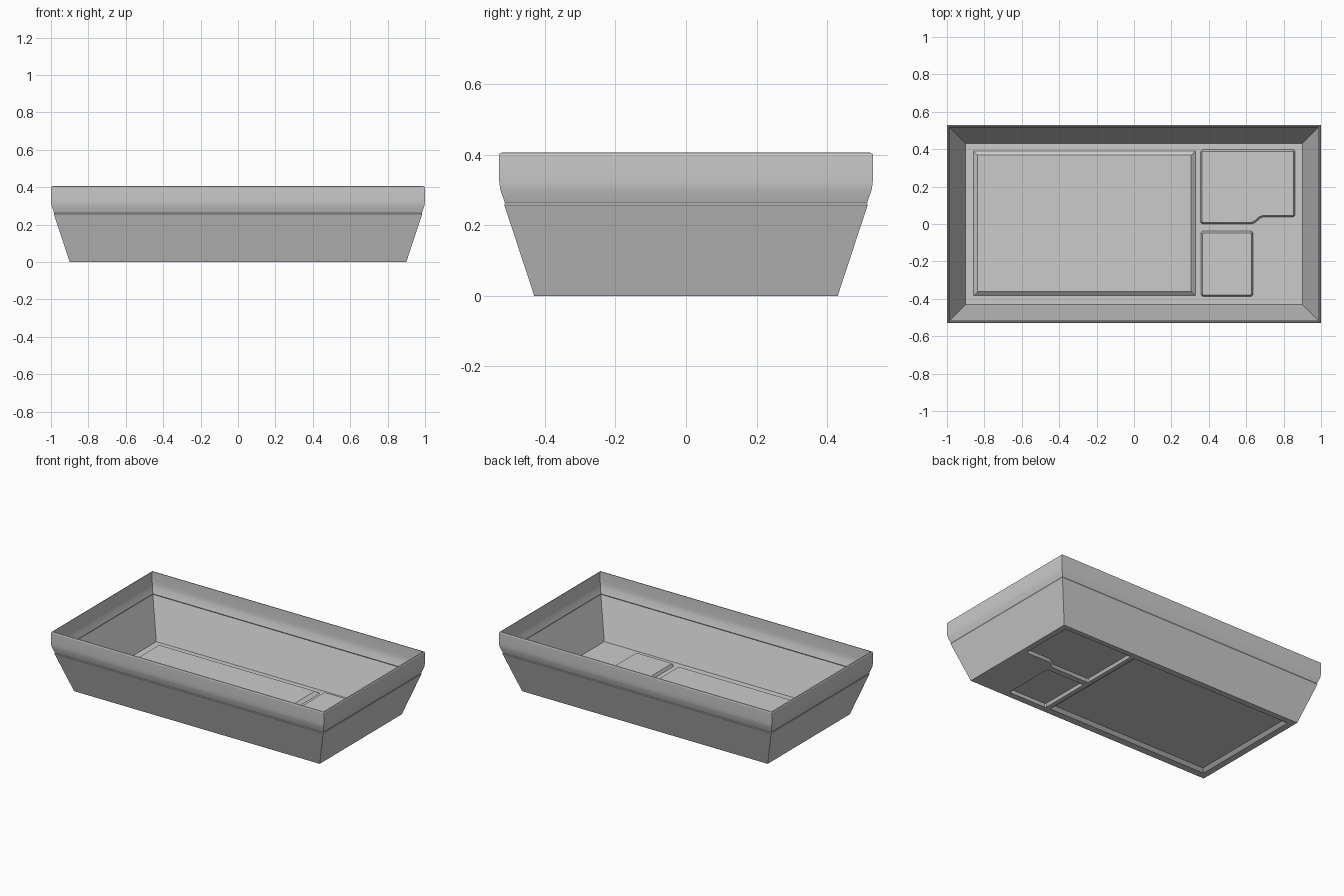
import bpy, bmesh
from mathutils import Vector

if "Cube" in bpy.data.objects:
    bpy.data.objects.remove(bpy.data.objects["Cube"])

bm = bmesh.new()


def ring(pts, z):
    """Closed loop of vertices at height z."""
    vs = [bm.verts.new((x, y, z)) for x, y in pts]
    es = [bm.edges.new((vs[i], vs[(i + 1) % len(vs)])) for i in range(len(vs))]
    return vs, es


def bridge(a, b):
    n = len(a)
    for i in range(n):
        j = (i + 1) % n
        bm.faces.new((a[i], a[j], b[j], b[i]))


def rect(x0, x1, y0, y1):
    return [(x0, y0), (x1, y0), (x1, y1), (x0, y1)]


def clip(pts, r):
    """Cut every corner slightly."""
    out = []
    for i, p in enumerate(pts):
        p = Vector(p)
        for q in (pts[i - 1], pts[(i + 1) % len(pts)]):
            out.append(tuple(p + (Vector(q) - p).normalized() * r))
    return out


def inset(pts, d):
    """Offset a counter-clockwise outline inwards."""
    out = []
    for i, p in enumerate(pts):
        p = Vector(p)
        a = (p - Vector(pts[i - 1])).normalized()
        b = (Vector(pts[(i + 1) % len(pts)]) - p).normalized()
        na, nb = Vector((-a.y, a.x)), Vector((-b.y, b.x))
        out.append(tuple(p + (na + nb) * d / (1 + na.dot(nb))))
    return out


# Walls: (outward offset from the floor edge, height)
profile = [(0, 0), (0.085, 0.258), (0.083, 0.263), (0.096, 0.30), (0.0985, 0.315),
           (0.10, 0.335), (0.10, 0.399), (0.097, 0.404), (0.091, 0.406)]
loops = [ring(rect(-.9 - o, .9 + o, -.43 - o, .43 + o), z) for o, z in profile]
for (a, _), (b, _) in zip(loops, loops[1:]):
    bridge(a, b)
floor_edges = list(loops[0][1])

# Pressed floor panels: outline, slope width
panels = [
    (rect(-.858, .328, -.383, .39), .022),
    (clip([(.355, 0), (.64, 0), (.68, .037), (.862, .037), (.862, .397), (.355, .397)], .01), .009),
    (clip(rect(.357, .637, -.388, -.038), .01), .009),
]
for outline, slope in panels:
    low, edges = ring(outline, 0)
    high, _ = ring(inset(outline, slope), 0.018)
    bridge(low, high)
    bm.faces.new(high)
    floor_edges += edges

# Floor around the panels
bmesh.ops.triangle_fill(bm, use_beauty=True, use_dissolve=False, edges=floor_edges)
bmesh.ops.recalc_face_normals(bm, faces=bm.faces)

mesh = bpy.data.meshes.new("tray_shell")
bm.to_mesh(mesh)
bm.free()
tray = bpy.data.objects.new("tray_shell", mesh)
bpy.context.collection.objects.link(tray)
bpy.context.view_layer.objects.active = tray
tray.select_set(True)
bpy.ops.object.shade_smooth_by_angle(angle=0.35)
